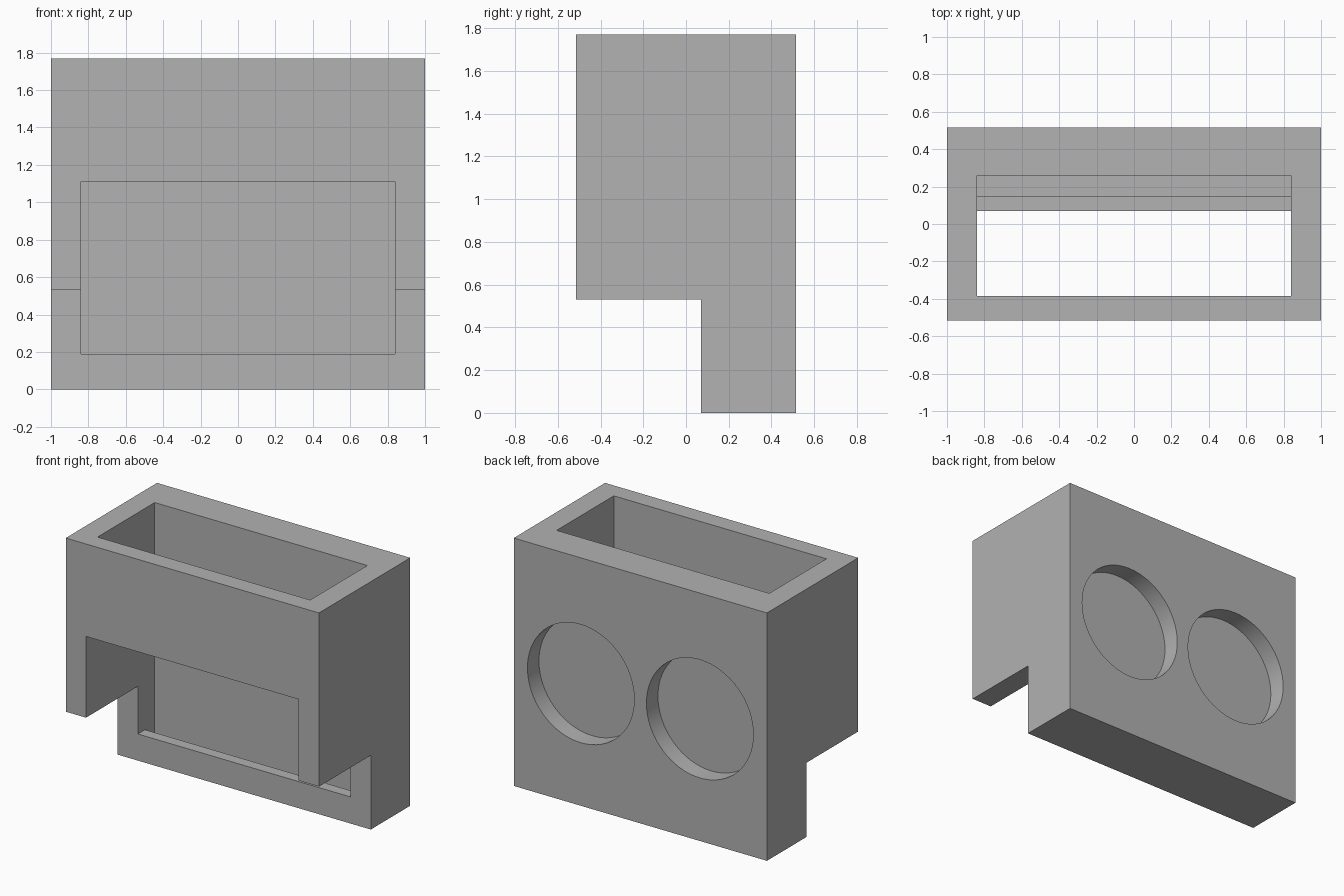
import bpy
import bmesh
from math import radians
from mathutils import Matrix

cube = bpy.data.objects.get("Cube")
if cube:
    bpy.data.objects.remove(cube, do_unlink=True)

grey = bpy.data.materials.new("plain grey")
grey.use_nodes = True
colour = (0.445, 0.445, 0.445, 1)
grey.diffuse_color = colour
grey.node_tree.nodes["Principled BSDF"].inputs["Base Color"].default_value = colour


def make_object(name, bm):
    bmesh.ops.recalc_face_normals(bm, faces=bm.faces)
    mesh = bpy.data.meshes.new(name)
    bm.to_mesh(mesh)
    bm.free()
    mesh.materials.append(grey)
    obj = bpy.data.objects.new(name, mesh)
    bpy.context.collection.objects.link(obj)
    return obj


def extrude_profile(name, profile, half_width):
    """Extrude a side outline (y, z) evenly to both sides of x = 0."""
    bm = bmesh.new()
    face = bm.faces.new([bm.verts.new((-half_width, y, z)) for y, z in profile])
    new = bmesh.ops.extrude_face_region(bm, geom=[face])["geom"]
    verts = [v for v in new if isinstance(v, bmesh.types.BMVert)]
    bmesh.ops.translate(bm, verts=verts, vec=(2 * half_width, 0, 0))
    return make_object(name, bm)


def round_cutter(name, x, z, radius, back, depth):
    bm = bmesh.new()
    place = Matrix.Translation((x, back, z)) @ Matrix.Rotation(radians(90), 4, "X")
    bmesh.ops.create_cone(bm, cap_ends=True, segments=64, radius1=radius,
                          radius2=radius, depth=2 * depth, matrix=place)
    return make_object(name, bm)


def cut(target, cutter):
    cutter.hide_render = True
    mod = target.modifiers.new("cut", "BOOLEAN")
    mod.operation = "DIFFERENCE"
    mod.solver = "EXACT"
    mod.object = cutter
    bpy.context.view_layer.objects.active = target
    bpy.ops.object.modifier_apply(modifier=mod.name)
    bpy.data.objects.remove(cutter, do_unlink=True)


# Housing with the notch under its front half
front, back, top = -0.515, 0.515, 1.77
housing = extrude_profile("housing", [
    (front, 0.53), (0.07, 0.53), (0.07, 0), (back, 0), (back, top), (front, top)], 1)

# Open-topped cavity, front window, and the groove behind the low front lip
cut(housing, extrude_profile("cavity_cutter", [
    (-0.385, 2), (-0.385, 1.11), (-0.7, 1.11), (-0.7, 0.19), (0.15, 0.19),
    (0.15, 0.08), (0.26, 0.08), (0.26, 2)], 0.84))

# Two round blind recesses in the back
for side in (-1, 1):
    cut(housing, round_cutter("recess_cutter", side * 0.47, 0.872, 0.422, back, 0.13))

# Smooth the recess walls, keep all corners sharp
bpy.ops.object.select_all(action="DESELECT")
housing.select_set(True)
bpy.context.view_layer.objects.active = housing
bpy.ops.object.shade_smooth_by_angle(angle=radians(30))
